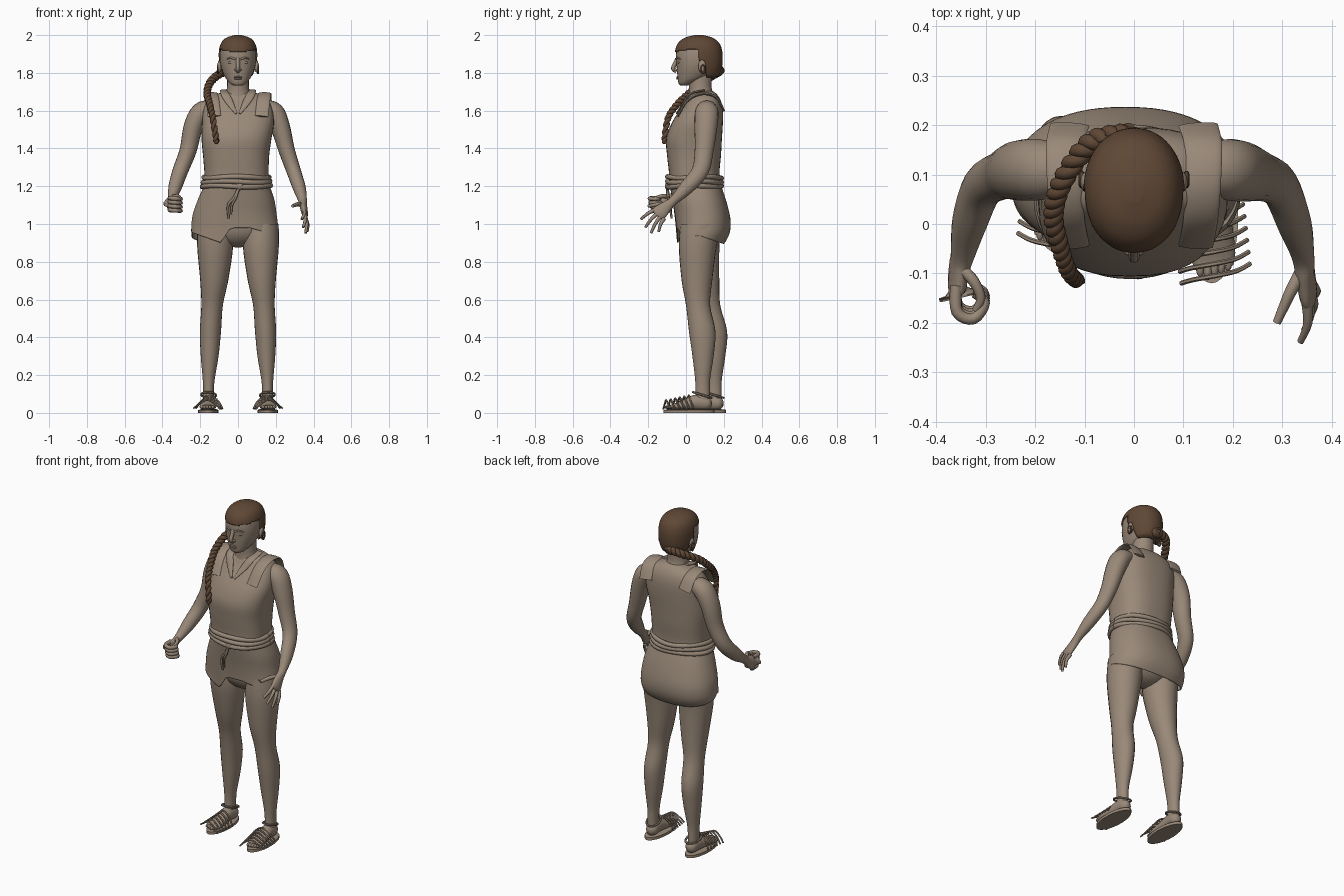
import bpy, bmesh, math
from mathutils import Vector

cube = bpy.data.objects.get("Cube")
if cube:
    bpy.data.objects.remove(cube)

X, Y, Z = Vector((1, 0, 0)), Vector((0, 1, 0)), Vector((0, 0, 1))


def material(name, colour):
    mat = bpy.data.materials.new(name)
    mat.use_nodes = True
    mat.diffuse_color = (*colour, 1)
    for node in mat.node_tree.nodes:
        if node.type == 'BSDF_PRINCIPLED':
            node.inputs["Base Color"].default_value = (*colour, 1)
            node.inputs["Roughness"].default_value = 0.8
    return mat


clay = material("warm clay", (0.32, 0.25, 0.19))
brown = material("brown hair", (0.115, 0.064, 0.036))


def finish(name, bm, mat):
    bmesh.ops.recalc_face_normals(bm, faces=bm.faces[:])
    mesh = bpy.data.meshes.new(name)
    bm.to_mesh(mesh)
    bm.free()
    mesh.materials.append(mat)
    for poly in mesh.polygons:
        poly.use_smooth = True
    mesh.set_sharp_from_angle(angle=math.radians(55))
    obj = bpy.data.objects.new(name, mesh)
    bpy.context.collection.objects.link(obj)
    return obj


def thicken(obj, amount):
    mod = obj.modifiers.new("thickness", 'SOLIDIFY')
    mod.thickness, mod.offset = amount, -1


def smooth(rows, steps):
    """Catmull-Rom interpolation of equal-length tuples."""
    out = []
    for i in range(len(rows) - 1):
        a, b, c, d = (rows[max(0, min(len(rows) - 1, i + k))] for k in (-1, 0, 1, 2))
        for s in range(steps):
            t = s / steps
            out.append([q + t / 2 * (r - p + t * (2*p - 5*q + 4*r - e + t * (3*(q - r) + e - p)))
                        for p, q, r, e in zip(a, b, c, d)])
    return out + [list(rows[-1])]


def frame(pts, i, ref):
    t = (pts[min(i + 1, len(pts) - 1)] - pts[max(i - 1, 0)]).normalized()
    u = (ref - t * ref.dot(t)).normalized()
    return u, t.cross(u)


def loft(name, rows, mat=clay, flat=False, sides=20, steps=4, power=2, caps=True, ref=X, edit=None):
    """Skin rings (x, y, z, radius, radius) along a path; flat rings stay level."""
    rows = smooth(rows, steps)
    centres = [Vector(r[:3]) for r in rows]
    bm = bmesh.new()
    rings = []
    for i, row in enumerate(rows):
        u, w = (X, Y) if flat else frame(centres, i, ref)
        ring = []
        for k in range(sides):
            a = math.tau * k / sides
            c, s = (math.copysign(abs(f(a)) ** (2 / power), f(a)) for f in (math.cos, math.sin))
            ring.append(bm.verts.new(centres[i] + u * c * max(row[3], .001) + w * s * max(row[4], .001)))
        rings.append(ring)
    for low, high in zip(rings, rings[1:]):
        for k in range(sides):
            n = (k + 1) % sides
            bm.faces.new((low[k], low[n], high[n], high[k]))
    if caps:
        bm.faces.new(rings[0])
        bm.faces.new(rings[-1])
    if edit:
        edit(bm)
    return finish(name, bm, mat)


def tube(name, points, radius, mat=clay, ref=X, tip=0.6, sides=8, steps=4):
    last = len(points) - 1
    return loft(name, [(*p, *(2 * [radius * (1 - (1 - tip) * i / last)])) for i, p in enumerate(points)],
                mat, sides=sides, steps=steps, ref=ref)


def span(z, half, front, back, cx=0.0):
    return (cx, (front + back) / 2, z, half, (back - front) / 2)


def ball(name, loc, size, mat=clay):
    bm = bmesh.new()
    bmesh.ops.create_uvsphere(bm, u_segments=16, v_segments=10, radius=1)
    for v in bm.verts:
        v.co = Vector(loc) + Vector([a * b for a, b in zip(v.co, size)])
    return finish(name, bm, mat)


# Tunic, neck and pelvis
loft("tunic", [span(1.19, .17, -.088, .18, -.008), span(1.27, .17, -.09, .177, -.008),
               span(1.36, .175, -.1, .185, -.01), span(1.45, .185, -.105, .19, -.008),
               span(1.53, .19, -.078, .195), span(1.6, .185, -.035, .195), span(1.65, .165, 0, .185),
               span(1.685, .12, .02, .165), span(1.705, .05, .04, .14)],
     flat=True, sides=40, power=2.5)
loft("neck", [span(1.64, .11, .01, .17), span(1.69, .068, .015, .145), span(1.73, .058, .015, .135),
              span(1.8, .058, .01, .14)], flat=True)
ball("pelvis", (0, .085, .99), (.17, .115, .115))


# Skirt with an uneven wrapped hem
def cut_hem(bm):
    front = [(-.26, .96), (-.09, .9), (-.04, .98), (.06, .98), (.24, .93)]
    for v in bm.verts:
        hem = .91
        for (xa, za), (xb, zb) in zip(front, front[1:]):
            if v.co.y < .07 and xa <= v.co.x <= xb:
                hem = za + (zb - za) * (v.co.x - xa) / (xb - xa)
        if v.co.y >= .07:
            hem = .94 - .05 * min(1, (v.co.y - .07) / .14)
        v.co.z = 1.21 - (1.21 - v.co.z) / .27 * (1.21 - hem)


skirt = loft("skirt", [span(1.21, .17, -.087, .183, -.006), span(1.13, .202, -.075, .215, -.01),
                       span(1.05, .222, -.063, .236, -.017), span(.99, .23, -.056, .23, -.017),
                       span(.94, .232, -.052, .2, -.015)],
             flat=True, sides=64, steps=5, power=2.3, caps=False, edit=cut_hem)
thicken(skirt, .006)

# Rope belt with a hanging knot
for i, z in enumerate((1.247, 1.223, 1.2)):
    ring = [(-.008 + (.173 + .004 * i) * math.cos(a), .045 + .143 * math.sin(a),
             z + .004 * math.sin(3 * a + i)) for a in (math.tau * k / 24 for k in range(25))]
    tube("belt_rope", ring, .0135, ref=Z, tip=1, steps=2)
ball("belt_knot", (.008, -.098, 1.2), (.02, .014, .02))
tube("rope_end_long", [(.01, -.1, 1.2), (-.02, -.093, 1.14), (-.052, -.083, 1.1), (-.05, -.077, 1.03)], .009)
tube("rope_end_short", [(.005, -.1, 1.2), (-.012, -.095, 1.14), (-.032, -.087, 1.1), (-.036, -.08, 1.05)], .008)

# Tunic straps and collar flaps
for s in (-1, 1):
    loft("shoulder_strap", [(s*.125, -.045, 1.57, .035, .006), (s*.135, .01, 1.655, .035, .007),
                            (s*.14, .085, 1.69, .036, .008), (s*.14, .16, 1.67, .038, .007),
                            (s*.13, .2, 1.6, .04, .006)])
    loft("collar_flap", [(s*.075, .1, 1.708, .02, .005), (s*.07, .025, 1.69, .022, .006),
                         (s*.045, -.01, 1.645, .02, .006), (s*.01, -.05, 1.585, .006, .004)])

# Legs, feet and sandals; the right leg stands further back
for s, side in ((-1, "right"), (1, "left")):
    def back(z):
        return (.062 if s < 0 else 0) * max(0, min(1, (1 - z) / .5))

    leg = [(.125, .08, 1.0, .09, .11), (.121, .062, .88, .095, .1), (.126, .058, .7, .074, .081),
           (.137, .064, .57, .057, .064), (.146, .086, .43, .056, .07), (.15, .09, .3, .047, .056),
           (.155, .088, .18, .032, .04), (.156, .088, .11, .028, .038), (.155, .085, .05, .03, .04)]
    loft(side + "_leg", [(s * x, y + back(z), z, rx, ry) for x, y, z, rx, ry in leg], flat=True, sides=24)
    oy = back(0)

    def at(x, y, z):
        return (s * (x + .12 * (.09 - y)), y + oy, z)

    foot = [(.155, .135, .045, .012, .015), (.155, .115, .048, .032, .034), (.152, .06, .056, .035, .042),
            (.146, -.01, .042, .042, .028), (.142, -.06, .032, .045, .017), (.14, -.085, .03, .04, .012)]
    loft(side + "_foot", [(*at(*p[:3]), *p[3:]) for p in foot], sides=16)
    for i in range(5):
        x, y = .113 + .0145 * i, -.11 + .006 * abs(i - 1)
        ball(side + "_toe", at(x, y + .02, .03), (.009, .024, .01))
    ball(side + "_sole_core", at(.146, .02, .017), (.05, .13, .004))
    loft(side + "_sole", [(*at(.148, .015, z), .054, .135) for z in (0, .016)], flat=True, sides=32, steps=1)
    for i in range(6):
        y = -.105 + .024 * i
        high = .06 + .005 * i
        tube(side + "_sandal_strap", [at(.07, y - .015, .02), at(.095, y - .008, high * .75),
                                      at(.14, y, high + .008), at(.185, y + .01, high * .75),
                                      at(.215, y + .025, .025)], .005, ref=Y, tip=1, sides=6)
    ankle = [at(.155 + .038 * math.cos(a), .086 + .05 * math.sin(a), .095 - .015 * math.sin(a))
             for a in (math.tau * k / 16 for k in range(17))]
    tube(side + "_ankle_strap", ankle, .006, ref=Z, tip=1, sides=6, steps=2)

# Arms
loft("left_arm", [(.14, .11, 1.61, .05, .045), (.19, .11, 1.59, .062, .055), (.225, .105, 1.51, .06, .051),
                  (.258, .096, 1.39, .05, .043), (.295, .075, 1.28, .045, .038), (.325, 0, 1.19, .038, .034),
                  (.342, -.065, 1.125, .024, .023), (.346, -.1, 1.095, .03, .02),
                  (.353, -.14, 1.06, .04, .017), (.355, -.155, 1.045, .03, .012)], ref=Y)
loft("right_arm", [(-.14, .11, 1.61, .05, .045), (-.195, .11, 1.59, .062, .055), (-.238, .108, 1.51, .06, .051),
                   (-.264, .1, 1.39, .05, .045), (-.306, .075, 1.28, .045, .041), (-.332, .005, 1.2, .038, .036),
                   (-.346, -.06, 1.148, .024, .025), (-.354, -.09, 1.125, .032, .02),
                   (-.358, -.13, 1.103, .043, .018), (-.355, -.15, 1.1, .038, .014)], ref=Y)

# Open left hand
tips = [(.337, -.238, 1.025), (.345, -.215, .982), (.358, -.185, .952), (.366, -.145, .958)]
for i, tip in enumerate(tips):
    base = Vector((.35 + .002 * i, -.158 + .014 * i, 1.078 - .016 * i))
    middle = base.lerp(Vector(tip), .5) + Vector((.008, -.004, .004))
    tube("left_finger", [base, middle, tip], .0115)
tube("left_thumb", [(.34, -.095, 1.1), (.318, -.135, 1.105), (.302, -.17, 1.1), (.289, -.2, 1.095)], .014)

# Closed right hand
for i in range(4):
    z, y = 1.137 - .021 * i, .005 * i
    tube("right_finger", [(-.36, -.125 + y, z), (-.358, -.178 + y, z), (-.325, -.192 + y, z - .003),
                          (-.302, -.16 + y, z - .004), (-.322, -.14 + y, z - .002)], .0125, ref=Z, tip=.8)
tube("right_thumb", [(-.35, -.09, 1.14), (-.325, -.115, 1.148), (-.31, -.15, 1.142), (-.32, -.175, 1.132)], .013)

# Head and face
skull = [span(1.9, .096, -.053, .187), span(1.95, .085, -.038, .172), span(1.98, .058, -.002, .137),
         span(1.995, .012, .05, .085)]
loft("head", [span(1.733, .022, -.03, .01), span(1.745, .043, -.04, .04), span(1.78, .07, -.045, .115),
              span(1.84, .092, -.05, .165)] + skull, flat=True, sides=32, power=2.15)
tube("nose", [(0, -.046, 1.875), (0, -.06, 1.845), (0, -.068, 1.822), (0, -.05, 1.808)], .011, tip=1)
for z in (1.778, 1.769):
    ball("lip", (0, -.043, z), (.021, .009, .005))
for s in (-1, 1):
    ball("nostril", (s * .011, -.055, 1.816), (.008, .009, .007))
    ball("eye", (s * .038, -.037, 1.855), (.014, .008, .007))
    tube("brow", [(s * .016, -.05, 1.873), (s * .038, -.045, 1.88), (s * .06, -.03, 1.873)], .006, ref=Z)
    ball("ear", (s * .098, .085, 1.835), (.011, .02, .034))
    ring = [(s * .106, .09 + .012 * math.cos(a), 1.82 + .022 * math.sin(a))
            for a in (math.tau * k / 10 for k in range(11))]
    tube("ear_lock", ring, .006, brown, tip=1, sides=6, steps=2)


# Hair cap, open around the face and ears
def open_face(bm):
    def bare(c):
        fringe = 1.915 + .012 * max(0, min(1, (c.y + .05) / .08))
        return (c.y < .07 and c.z < fringe) or (c.y < .105 and c.z < 1.865)
    bmesh.ops.delete(bm, geom=[f for f in bm.faces if bare(f.calc_center_median())], context='FACES')


cap = [(x, y, z + .005, rx + .006, ry + .006) for x, y, z, rx, ry in skull]
hair = loft("hair_cap", [span(1.775, .06, .04, .15), span(1.79, .08, 0, .175), span(1.84, .097, -.05, .192)] + cap,
            brown, flat=True, sides=56, steps=8, power=2.1, edit=open_face)
thicken(hair, .01)

# Twisted braid over the right shoulder
path = smooth([(-.01, .18, 1.815), (-.085, .165, 1.8), (-.143, .09, 1.755), (-.163, .02, 1.695),
               (-.15, -.045, 1.635), (-.133, -.095, 1.56), (-.115, -.115, 1.44)], 30)
path = [Vector(p) for p in path]
ref = Vector((1, -1, 0))
for strand in range(2):
    rows = []
    for i, p in enumerate(path):
        u, w = frame(path, i, ref)
        a = math.pi * strand + math.tau * 11 * i / len(path)
        thin = 1 - .35 * i / len(path)
        rows.append((*(p + (u * math.cos(a) + w * math.sin(a)) * .01 * thin), .0155 * thin, .0155 * thin))
    loft("braid_strand", rows, brown, sides=10, steps=1, ref=ref)
ball("braid_root", (-.015, .17, 1.81), (.04, .028, .03), brown)
ball("braid_tip", (-.115, -.115, 1.437), (.013, .013, .014), brown)
